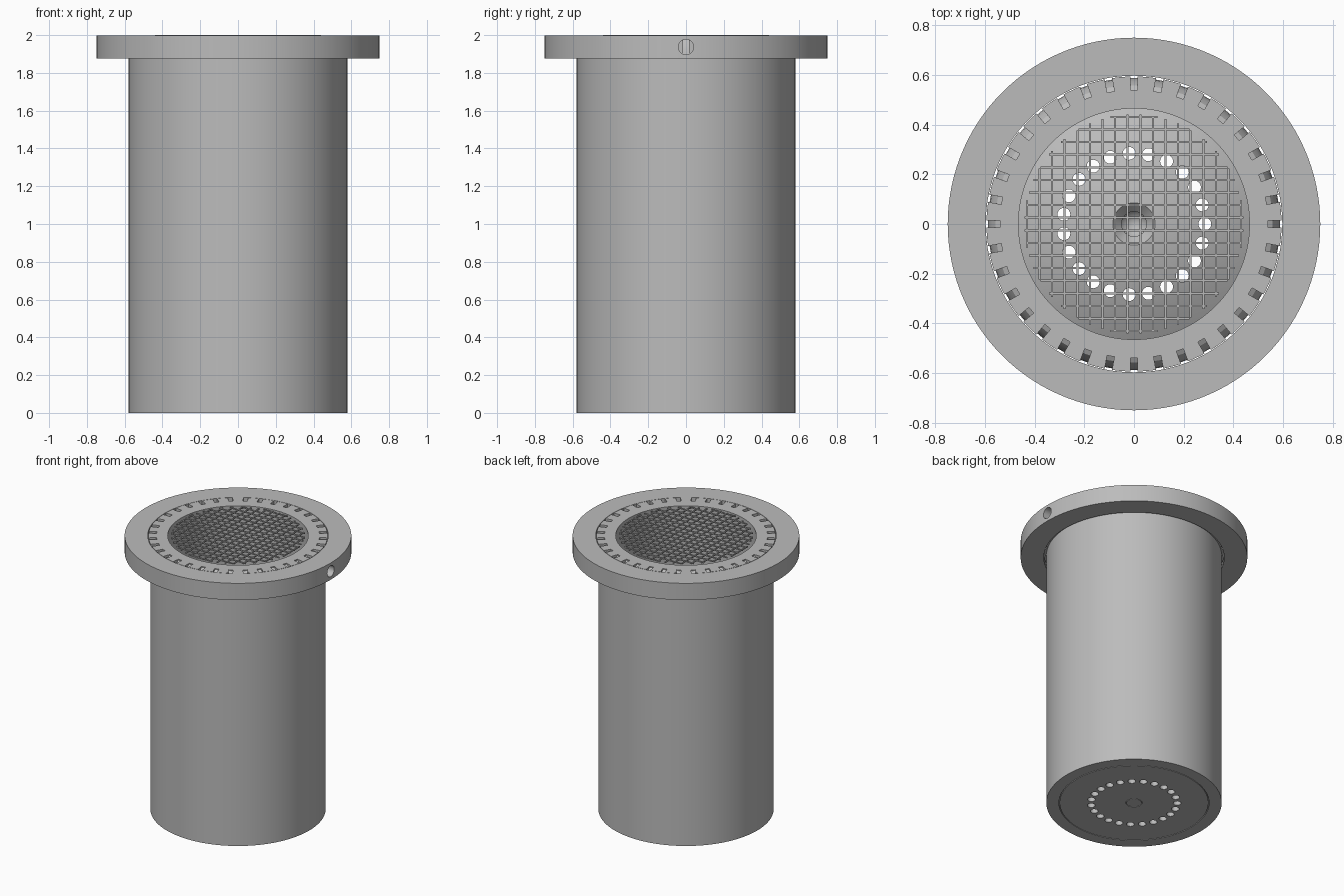
import bpy, bmesh
from math import cos, sin, pi, sqrt, radians
from mathutils import Matrix

cube = bpy.data.objects.get("Cube")
if cube:
    bpy.data.objects.remove(cube, do_unlink=True)

metal = bpy.data.materials.new("grey_metal")
metal.use_nodes = True
GREY = (0.5, 0.5, 0.5, 1)
metal.diffuse_color = GREY
metal.node_tree.nodes["Principled BSDF"].inputs["Base Color"].default_value = GREY


def make_object(name, bm):
    bmesh.ops.recalc_face_normals(bm, faces=bm.faces[:])
    mesh = bpy.data.meshes.new(name)
    bm.to_mesh(mesh)
    bm.free()
    mesh.materials.append(metal)
    obj = bpy.data.objects.new(name, mesh)
    bpy.context.collection.objects.link(obj)
    return obj


def lathe(name, profile, closed=False, steps=120):
    """Spin an (r, z) profile around the z axis."""
    bm = bmesh.new()
    verts = [bm.verts.new((r, 0, z)) for r, z in profile]
    pairs = list(zip(verts, verts[1:]))
    if closed:
        pairs.append((verts[-1], verts[0]))
    edges = [bm.edges.new(p) for p in pairs]
    bmesh.ops.spin(bm, geom=verts + edges, cent=(0, 0, 0), axis=(0, 0, 1),
                   angle=2 * pi, steps=steps, use_duplicate=False)
    bmesh.ops.remove_doubles(bm, verts=bm.verts[:], dist=0.0001)
    return make_object(name, bm)


def cut(target, cutter):
    """Subtract the cutter, apply it and remove the helper."""
    cutter.hide_render = True
    mod = target.modifiers.new("cut", 'BOOLEAN')
    mod.operation, mod.solver, mod.object = 'DIFFERENCE', 'EXACT', cutter
    bpy.context.view_layer.objects.active = target
    bpy.ops.object.modifier_apply(modifier=mod.name)
    bpy.data.objects.remove(cutter, do_unlink=True)


def smooth(obj):
    bpy.ops.object.select_all(action='DESELECT')
    obj.select_set(True)
    bpy.context.view_layer.objects.active = obj
    bpy.ops.object.shade_smooth_by_angle(angle=radians(25))


TOP = 1.997
BORE = 0.465

# Tube body: outer wall, top lip, bore, domed floor and central well
dome = [(r, 0.35 - 0.6 * r * r) for r in (BORE, 0.4, 0.33, 0.26, 0.19, 0.13, 0.085)]
groove = [(0.492, 0), (0.492, 0.01), (0.497, 0.01), (0.497, 0)]
centre_groove = [(0.05, 0), (0.05, 0.01), (0.054, 0.01), (0.054, 0)]
body = lathe("tube_body", [(0, 0)] + centre_groove + groove
             + [(0.58, 0), (0.58, 1.89), (0.594, 1.89), (0.594, TOP), (BORE, TOP)]
             + dome + [(0.05, 0.31), (0.05, 0.16), (0, 0.1)])

# Curved outlet slots around the lip
ramp = [(0.54, 2.1), (0.54, 1.99), (0.558, 1.98), (0.573, 1.955),
        (0.584, 1.92), (0.59, 1.87), (0.65, 1.87), (0.65, 2.1)]
bm = bmesh.new()
for i in range(36):
    turn = Matrix.Rotation(2 * pi * i / 36, 3, 'Z')
    sides = [[bm.verts.new(turn @ Matrix.Translation((r, y, z)).translation)
              for r, z in ramp] for y in (-0.015, 0.015)]
    bm.faces.new(sides[0])
    bm.faces.new(sides[1])
    for j in range(len(ramp)):
        k = (j + 1) % len(ramp)
        bm.faces.new((sides[0][j], sides[0][k], sides[1][k], sides[1][j]))
cut(body, make_object("slot_cutter", bm))

# Ring of drain holes through the floor
bm = bmesh.new()
for i in range(23):
    a = 2 * pi * i / 23
    bmesh.ops.create_cone(bm, cap_ends=True, segments=20, radius1=0.026,
                          radius2=0.026, depth=1,
                          matrix=Matrix.Translation((0.285 * cos(a), 0.285 * sin(a), 0.2)))
cut(body, make_object("hole_cutter", bm))
smooth(body)

# Flange ring with a set-screw hole on its left side
flange = lathe("flange", [(0.597, 1.875), (0.75, 1.875), (0.75, TOP), (0.597, TOP)], closed=True)
bm = bmesh.new()
bmesh.ops.create_cone(bm, cap_ends=True, segments=32, radius1=0.04, radius2=0.04, depth=0.4,
                      matrix=Matrix.Translation((0.7, 0, 1.937)) @ Matrix.Rotation(pi / 2, 4, 'Y'))
cut(flange, make_object("screw_hole_cutter", bm))
smooth(flange)

# Flat wire grille across the bore
bm = bmesh.new()
WIRE = 0.008
for i in range(18):
    p = (i - 8.5) * 0.0507
    length = 2 * sqrt(0.441 ** 2 - p * p)
    for size, pos in (((length, WIRE, WIRE), (0, p)), ((WIRE, length, WIRE), (p, 0))):
        bmesh.ops.create_cube(bm, size=1, matrix=Matrix.Translation((*pos, 2 - WIRE / 2))
                              @ Matrix.Diagonal((*size, 1)))
make_object("wire_grille", bm)
